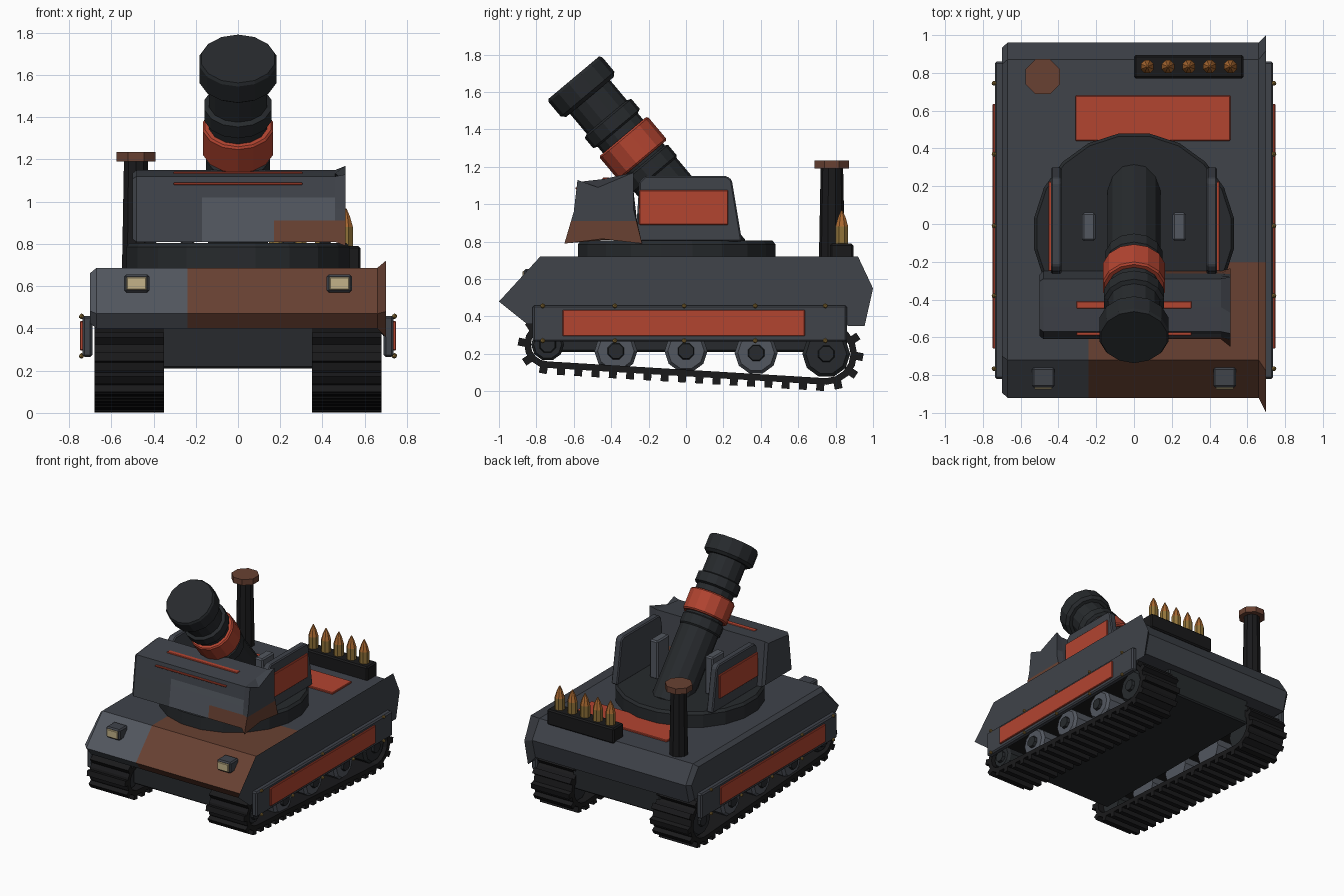
import bpy, bmesh
from math import sin, cos, pi, radians
from mathutils import Matrix, Vector

if "Cube" in bpy.data.objects:
    bpy.data.objects.remove(bpy.data.objects["Cube"])


def mat(name, r, g, b):
    m = bpy.data.materials.new(name)
    m.diffuse_color = (r, g, b, 1)
    m.use_nodes = True
    m.node_tree.nodes["Principled BSDF"].inputs["Base Color"].default_value = m.diffuse_color
    return m


ARMOR = mat("armor_grey", .05, .056, .068)
LIGHT = mat("light_grey", .085, .095, .115)
DARK = mat("dark_metal", .02, .023, .026)
RUBBER = mat("track_black", .01, .01, .011)
RED = mat("red_paint", .45, .058, .03)
BROWN = mat("rust_brown", .14, .053, .032)
BRASS = mat("brass", .28, .17, .04)
COPPER = mat("copper", .4, .14, .03)
CREAM = mat("lamp_cream", .55, .45, .25)


def finish(name, bm, *mats, bevel=0):
    bmesh.ops.recalc_face_normals(bm, faces=bm.faces)
    me = bpy.data.meshes.new(name)
    bm.to_mesh(me)
    bm.free()
    for m in mats:
        me.materials.append(m)
    ob = bpy.data.objects.new(name, me)
    bpy.context.collection.objects.link(ob)
    if bevel:
        b = ob.modifiers.new("bevel", 'BEVEL')
        b.width, b.segments = bevel, 1
    return ob


def loft(rings, closed=False):
    """Join equal-length rings of points with quads; cap the ends unless closed."""
    bm = bmesh.new()
    vs = [[bm.verts.new(p) for p in r] for r in rings]
    n = len(vs[0])
    pairs = list(zip(vs, vs[1:])) + ([(vs[-1], vs[0])] if closed else [])
    for a, b in pairs:
        for i in range(n):
            j = (i + 1) % n
            bm.faces.new((a[i], a[j], b[j], b[i]))
    if not closed:
        bm.faces.new(vs[0])
        bm.faces.new(vs[-1])
    return bm


def box(name, x, y, z, m, bevel=.01):
    bm = bmesh.new()
    lo, hi = Vector((x[0], y[0], z[0])), Vector((x[1], y[1], z[1]))
    d = hi - lo
    bmesh.ops.create_cube(bm, size=1, matrix=Matrix.Translation((lo + hi) / 2) @ Matrix.Diagonal((*d, 1)))
    return finish(name, bm, m, bevel=bevel)


def lathe(name, profile, sides, loc, m, rot=(0, 0, 0)):
    rings = [[(r * cos(2 * pi * (i + .5) / sides), r * sin(2 * pi * (i + .5) / sides), h)
              for i in range(sides)] for r, h in profile]
    ob = finish(name, loft(rings), m)
    ob.location, ob.rotation_euler = loc, rot
    return ob


def sections(*parts):
    """Side profiles (y, z) placed at given x positions."""
    return loft([[(x, y, z) for y, z in prof] for x, prof in parts])


def shrink(prof, c, k):
    return [(c[0] + (y - c[0]) * k[0], c[1] + (z - c[1]) * k[1]) for y, z in prof]


def cut(bm, co, no):
    bmesh.ops.bisect_plane(bm, geom=bm.verts[:] + bm.edges[:] + bm.faces[:], plane_co=co, plane_no=no)


# Hull with a torn, flared right edge and painted patches
prof = [(-.92, .47), (-.86, .40), (.92, .40), (.96, .55), (.87, .687), (-.72, .687)]
flare = [(-1, .48), (-.85, .36), (.955, .35), (1, .55), (.92, .72), (-.78, .72)]
bm = sections((-.70, shrink(prof, (.02, .54), (.97, .83))), (-.67, prof), (.66, prof), (.70, flare))
cut(bm, (-.24, 0, 0), (1, 0, 0))
cut(bm, (0, -.2, 0), (0, 1, 0))
bm.normal_update()
for f in bm.faces:
    c = f.calc_center_median()
    if c.x < .69 and c.x > -.24 and c.y < -.2:
        f.material_index = 1
    elif c.y < -.72:
        f.material_index = 2
finish("hull", bm, ARMOR, BROWN, LIGHT)
box("lower_hull", (-.38, .38), (-.76, .86), (.21, .42), DARK)

# Turret ring
lathe("turret_ring", [(.535, .67), (.535, .785), (.52, .805)], 20, (0, -.05, 0), DARK)

# Front shield with crumpled right end
sp = [(-.61, .81), (-.59, .97), (-.57, 1.12), (-.44, 1.135), (-.29, 1.15), (-.27, .98), (-.25, .81), (-.43, .81)]
torn = [(-.65, .79), (-.60, .96), (-.58, 1.13), (-.47, 1.09), (-.28, 1.17), (-.28, .97), (-.235, .79), (-.45, .815)]
bm = sections((-.50, shrink(sp, (-.43, .97), (.9, .92))), (-.48, sp), (.46, sp), (.51, torn))
for x in (-.17, .17):
    cut(bm, (x, 0, 0), (1, 0, 0))
for z in (.91, 1.02):
    cut(bm, (0, 0, z), (0, 0, 1))
for f in bm.faces:
    c = f.calc_center_median()
    if c.x > .17 and c.z < .91:
        f.material_index = 1
    elif -.17 < c.x < .46 and c.z < 1.02 and c.y < -.5:
        f.material_index = 2
finish("gun_shield", bm, ARMOR, BROWN, LIGHT)
box("shield_stripe_top", (-.305, .305), (-.447, -.41), (1.12, 1.142), RED, .003)
box("shield_stripe_front", (-.305, .305), (-.59, -.56), (1.08, 1.09), RED, .002)

# Turret cheek plates, panels and trunnion brackets
cheek = [(-.27, .80), (-.25, 1.12), (-.22, 1.15), (.22, 1.15), (.245, 1.13), (.30, .80)]
for s, side in ((1, "right"), (-1, "left")):
    finish("cheek_plate_" + side, sections((s * .385, cheek), (s * .44, cheek)), ARMOR, bevel=.008)
    box("cheek_panel_" + side, sorted((s * .43, s * .453)), (-.25, .225), (.89, 1.075), RED, .004)
    box("trunnion_" + side, sorted((s * .205, s * .275)), (-.09, .06), (.80, 1.10), LIGHT)

# Mortar barrel, measured back from the muzzle
gun = dict(sides=14, loc=(0, -.60, 1.677), rot=(radians(40), 0, 0))
lathe("barrel", [(.125, -1.27), (.145, -1.25), (.145, -.68), (.155, -.67), (.155, -.60), (.14, -.59), (.14, -.365),
                 (.163, -.355), (.163, -.285), (.14, -.275), (.14, -.1)], m=DARK, **gun)
lathe("barrel_band", [(.16, -.575), (.169, -.565), (.169, -.42), (.16, -.41)], m=RED, **gun)
lathe("muzzle", [(.165, -.135), (.187, -.115), (.187, -.015), (.178, 0)], m=DARK, **gun)

# Rear deck: panel, exhaust stack, shell rack
box("deck_panel", (-.31, .51), (.44, .68), (.67, .70), RED, .004)
lathe("exhaust_pipe", [(.07, .67), (.06, 1.2)], 10, (-.483, .78, 0), RUBBER)
lathe("exhaust_cap", [(.10, 1.19), (.10, 1.235)], 8, (-.483, .78, 0), BROWN)
box("shell_rack", (0, .58), (.77, .895), (.67, .79), RUBBER)
for i in range(5):
    at = (.07 + .11 * i, .833, 0)
    lathe(f"shell_case_{i}", [(.037, .78), (.037, .88)], 8, at, BRASS)
    lathe(f"shell_tip_{i}", [(.037, .88), (.022, .93), (.004, .968)], 8, at, COPPER)

# Headlights on the sloped nose
for s, side in ((1, "right"), (-1, "left")):
    box("headlight_frame_" + side, (s * .48 - .06, s * .48 + .06), (-.865, -.76), (.57, .655), ARMOR)
    box("headlight_lens_" + side, (s * .48 - .047, s * .48 + .047), (-.875, -.85), (.582, .643), CREAM, .004)


# Running gear
def track_path(rf, rr, n=8):
    front = [(-.74 + rf * cos(a), .25 + rf * sin(a)) for a in (pi / 2 + pi * i / n for i in range(n + 1))]
    rear = [(.75 + rr * cos(a), .20 + rr * sin(a)) for a in (-pi / 2 + pi * i / n for i in range(n + 1))]
    return [Vector(p) for p in front + rear]


def resample(pts, count):
    segs = [(a, b, (b - a).length) for a, b in zip(pts, pts[1:] + pts[:1])]
    step = sum(s[2] for s in segs) / count
    want, run = 0, 0
    for a, b, ln in segs:
        while want < run + ln - 1e-6:
            yield a.lerp(b, (want - run) / ln), (b - a) / ln
            want += step
        run += ln


outer, inner = track_path(.125, .165), track_path(.09, .13)
for s, side in ((1, "right"), (-1, "left")):
    x0, x1 = s * .35, s * .68
    bm = loft([[(x0, *o), (x1, *o), (x1, *i), (x0, *i)] for o, i in zip(outer, inner)], closed=True)
    for p, t in resample(outer, 42):
        nrm = Vector((-t.y, t.x)) * -1
        c = p + nrm * .012
        m = Matrix(((.33, 0, 0, s * .515), (0, t.x * .042, nrm.x * .044, c.x),
                    (0, t.y * .042, nrm.y * .044, c.y), (0, 0, 0, 1)))
        bmesh.ops.create_cube(bm, size=1, matrix=m)
    finish("track_" + side, bm, RUBBER)
    for k, (y, z, r) in enumerate([(-.74, .25, .088), (-.375, .215, .115), (0, .215, .115),
                                   (.375, .205, .115), (.75, .20, .128)]):
        turn = (0, s * pi / 2, 0)
        lathe(f"wheel_{side}_{k}", [(r, -.13), (r, .11), (r * .85, .13)], 10, (s * .53, y, z),
              LIGHT if 0 < k < 4 else DARK, turn)
        lathe(f"wheel_hub_{side}_{k}", [(.05, .12), (.042, .15)], 8, (s * .53, y, z), DARK, turn)

    # Side skirt with red panel and rivets
    box("skirt_" + side, sorted((s * .69, s * .737)), (-.82, .86), (.265, .46), ARMOR)
    box("skirt_panel_" + side, sorted((s * .72, s * .749)), (-.66, .635), (.295, .435), RED, .004)
    bm = bmesh.new()
    for y in (-.766, -.38, -.01, .37, .745):
        for z in (.27, .457):
            bmesh.ops.create_icosphere(bm, subdivisions=1, radius=.014,
                                       matrix=Matrix.Translation((s * .741, y, z)))
    finish("skirt_rivets_" + side, bm, BRASS)
